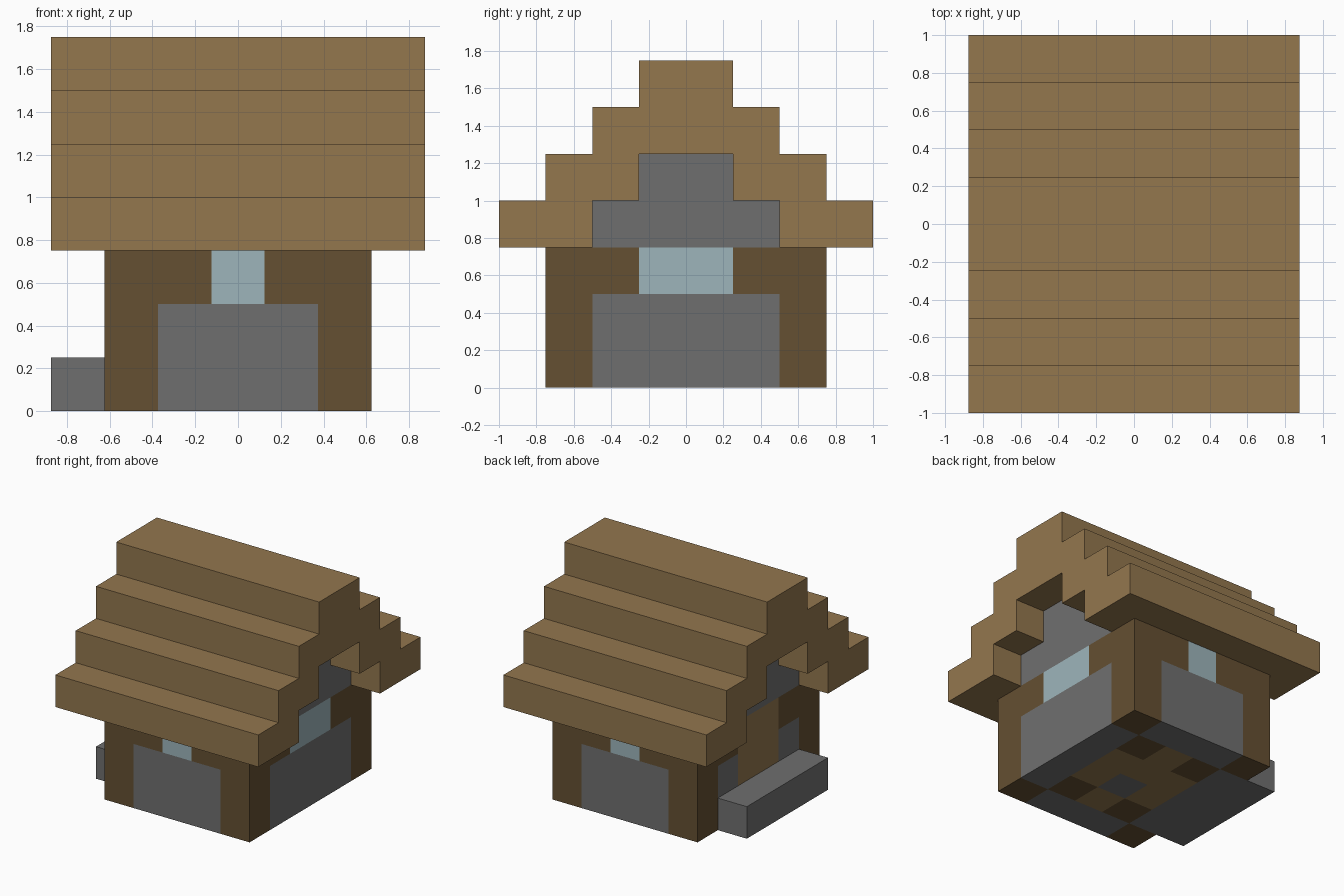
import bpy
import bmesh
from mathutils import Vector

cube = bpy.data.objects.get("Cube")
if cube:
    bpy.data.objects.remove(cube, do_unlink=True)

U = 0.25  # size of one building block


def material(name, rgb):
    m = bpy.data.materials.new(name)
    m.use_nodes = True
    m.diffuse_color = (*rgb, 1)
    m.node_tree.nodes["Principled BSDF"].inputs["Base Color"].default_value = (*rgb, 1)
    return m


PLANK = material("light_planks", (0.292, 0.184, 0.076))
LOG = material("dark_logs", (0.130, 0.080, 0.032))
STONE = material("grey_stone", (0.159, 0.159, 0.159))
GLASS = material("pale_glass", (0.337, 0.462, 0.497))


def finish(name, bm, mats):
    bmesh.ops.recalc_face_normals(bm, faces=bm.faces[:])
    mesh = bpy.data.meshes.new(name)
    bm.to_mesh(mesh)
    bm.free()
    for m in mats:
        mesh.materials.append(m)
    ob = bpy.data.objects.new(name, mesh)
    bpy.context.collection.objects.link(ob)
    return ob


def box(bm, size, centre):
    verts = bmesh.ops.create_cube(bm, size=1)["verts"]
    bmesh.ops.scale(bm, vec=size, verts=verts)
    bmesh.ops.translate(bm, vec=centre, verts=verts)


def prism(name, half, x0, x1, mat):
    """Extrude a profile, given as its +y half and mirrored, along x."""
    outline = half + [(-y, z) for y, z in reversed(half)]
    bm = bmesh.new()
    face = bm.faces.new([bm.verts.new((x0, y * U, z * U)) for y, z in outline])
    moved = bmesh.ops.extrude_face_region(bm, geom=[face])["geom"]
    bmesh.ops.translate(bm, vec=(x1 - x0, 0, 0),
                        verts=[v for v in moved if isinstance(v, bmesh.types.BMVert)])
    return finish(name, bm, [mat])


# Stepped roof, open below at the gables
outer = [(1, 7), (1, 6), (2, 6), (2, 5), (3, 5), (3, 4), (4, 4), (4, 3)]
inner = [(2, 3), (2, 4), (1, 4), (1, 5)]
prism("stepped_roof", outer + inner, -3.5 * U, 3.5 * U, PLANK)

# Recessed stone gable at each end
gable = [(1, 5), (1, 4), (2, 4), (2, 3)]
for side, x in (("left", 1.5 * U), ("right", -2.5 * U)):
    prism(side + "_gable", gable, x, x + U, STONE)

# House body, cut into blocks and coloured by block position
bm = bmesh.new()
box(bm, (5 * U, 6 * U, 3 * U), (0, 0, 1.5 * U))
cuts = [(0, c) for c in (-1.5, -0.5, 0.5, 1.5)]
cuts += [(1, c) for c in range(-2, 3)] + [(2, 1), (2, 2)]
for axis, c in cuts:
    normal = Vector((0, 0, 0))
    normal[axis] = 1
    bmesh.ops.bisect_plane(bm, geom=bm.verts[:] + bm.edges[:] + bm.faces[:],
                           plane_co=normal * c * U, plane_no=normal)

BODY = [LOG, STONE, GLASS, PLANK]


def wall_colour(along, z, stone_half, glass_half):
    if z < 2:
        return STONE if abs(along) < stone_half else LOG
    return GLASS if abs(along) < glass_half else LOG


def floor_colour(x, y):
    end, side = abs(x) > 1.5, abs(y) > 2
    if end or side:
        return LOG if end and side else STONE
    if abs(x) > 0.5 and abs(y) > 1:
        return LOG
    return STONE if abs(x) < 0.5 and -1 < y < 0 else PLANK


bm.normal_update()
for f in bm.faces:
    x, y, z = f.calc_center_median() / U
    if abs(f.normal.z) > 0.5:
        mat = floor_colour(x, y) if f.normal.z < 0 else LOG
    elif abs(f.normal.y) > 0.5:
        mat = wall_colour(x, z, 1.5, 0.5)
    elif f.normal.x > 0:
        mat = wall_colour(y, z, 2, 1)
    else:
        # Doorway side: plank door above the step, no window
        mat = PLANK if abs(y) < 1 and z > 1 else wall_colour(y, z, 2, 0)
    f.material_index = BODY.index(mat)
finish("house_body", bm, BODY)

# Stone doorstep
bm = bmesh.new()
box(bm, (U, 4 * U, U), (-3 * U, 0, U / 2))
finish("doorstep", bm, [STONE])
